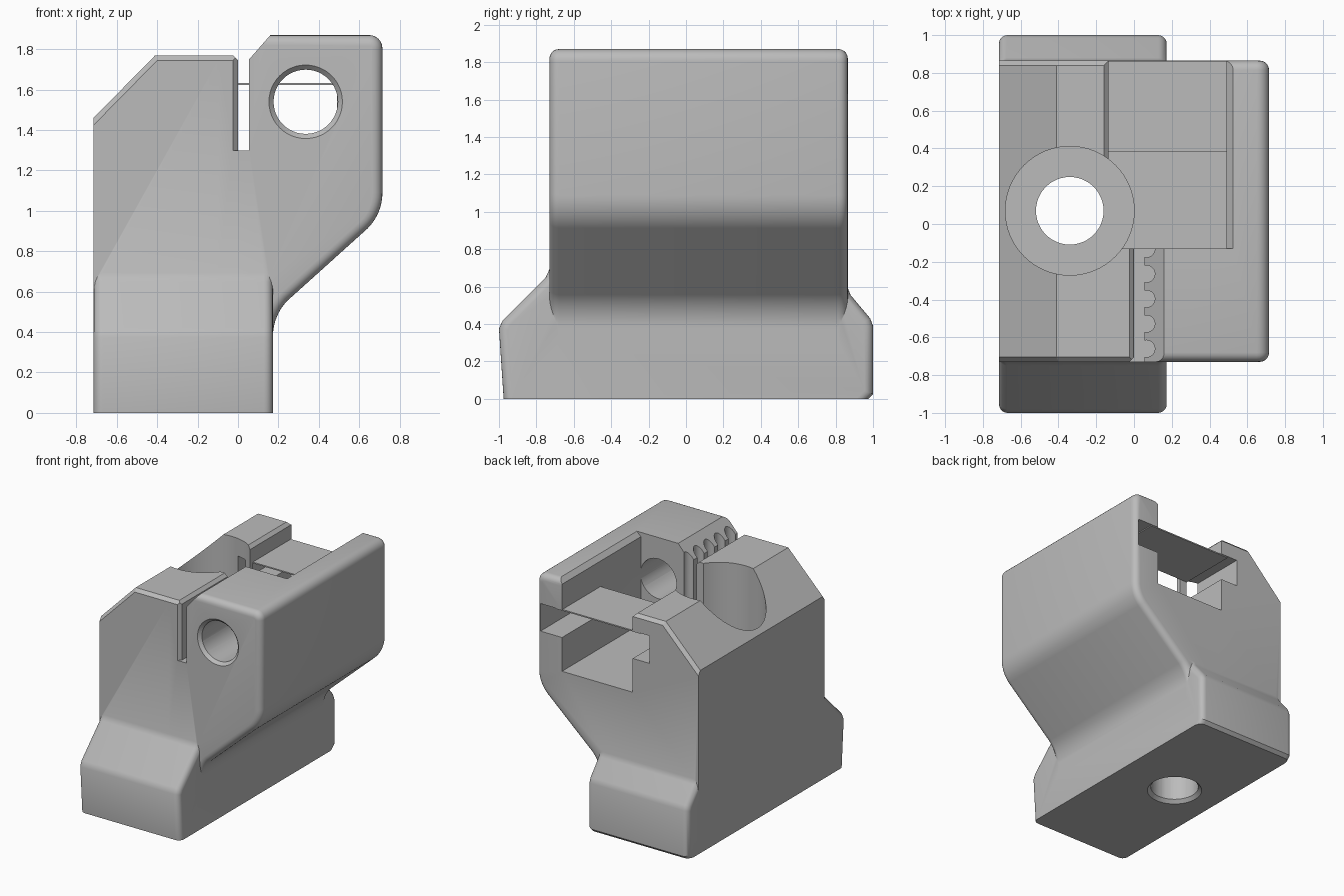
import bpy, bmesh, math
from mathutils import Vector

cube = bpy.data.objects.get("Cube")
if cube:
    bpy.data.objects.remove(cube)

grey = bpy.data.materials.new("plain_grey")
grey.use_nodes = True
colour = (0.5, 0.5, 0.5, 1)
grey.diffuse_color = colour
grey.node_tree.nodes["Principled BSDF"].inputs["Base Color"].default_value = colour


def arc(cx, cz, r, start, end, n=8):
    """Points on a circular arc, angles in degrees."""
    angles = [math.radians(start + (end - start) * i / n) for i in range(n + 1)]
    return [(cx + r * math.cos(a), cz + r * math.sin(a)) for a in angles]


def prism(name, points, axis, low, high, bevel=0, segments=1, rule=None):
    """Extrude a closed profile along an axis; optionally bevel its rims."""
    place = {"x": lambda p, d: (d, p[0], p[1]),
             "y": lambda p, d: (p[0], d, p[1]),
             "z": lambda p, d: (p[0], p[1], d)}[axis]
    bm = bmesh.new()
    ends = [[bm.verts.new(place(p, d)) for p in points] for d in (low, high)]
    for ring in ends:
        bm.faces.new(ring)
    n = len(points)
    for i in range(n):
        j = (i + 1) % n
        bm.faces.new((ends[0][i], ends[0][j], ends[1][j], ends[1][i]))
    bmesh.ops.recalc_face_normals(bm, faces=bm.faces)
    if bevel:
        k = "xyz".index(axis)
        rim = [e for e in bm.edges
               if abs(e.verts[0].co[k] - e.verts[1].co[k]) < 1e-5
               and (rule is None or rule((e.verts[0].co + e.verts[1].co) / 2))]
        bmesh.ops.bevel(bm, geom=rim, offset=bevel, segments=segments,
                        profile=0.5, affect="EDGES", clamp_overlap=False)
    mesh = bpy.data.meshes.new(name)
    bm.to_mesh(mesh)
    bm.free()
    obj = bpy.data.objects.new(name, mesh)
    bpy.context.collection.objects.link(obj)
    mesh.materials.append(grey)
    return obj


def box(name, low, high):
    rect = [(low[0], low[2]), (high[0], low[2]), (high[0], high[2]), (low[0], high[2])]
    return prism(name, rect, "y", low[1], high[1])


def cylinder(name, centre, r, axis, low, high, n=48):
    return prism(name, arc(*centre, r, 0, 360, n)[:-1], axis, low, high)


def cone(name, centre, axis, low, r_low, high, r_high):
    """Tapered cutter for the rim of a hole."""
    obj = cylinder(name, centre, 1, axis, low, high)
    k = "xyz".index(axis)
    middle = Vector((centre[0], centre[1]))
    for v in obj.data.vertices:
        r = r_low if abs(v.co[k] - low) < 1e-5 else r_high
        for c, m in zip([i for i in range(3) if i != k], middle):
            v.co[c] = m + (v.co[c] - m) * r
    return obj


def combine(target, other, operation):
    mod = target.modifiers.new(operation, "BOOLEAN")
    mod.operation, mod.solver, mod.object = operation, "EXACT", other
    bpy.context.view_layer.objects.active = target
    bpy.ops.object.modifier_apply(modifier=mod.name)
    bpy.data.objects.remove(other)


LEFT, FRONT, BACK = -0.715, -0.73, 0.865

# Flat-sided block with the sloping shoulder
body = prism("clamp_body",
             [(LEFT, 0.03), (0, 0.03), (0, 1.745), (-0.025, 1.77), (-0.41, 1.77), (LEFT, 1.46)],
             "y", FRONT, BACK, 0.025, 1,
             lambda m: m.z > 1.5 and m.x < -0.02)

# Overhanging block with rounded rims
overhang = [(-0.1, 0.3), (0.173, 0.3)]
overhang += arc(0.423, 0.38, 0.25, 180, 135)
overhang += arc(0.465, 1.09, 0.25, -45, 0)
overhang += arc(0.65, 1.805, 0.065, 0, 90, 6)
overhang += [(0.16, 1.87), (0.055, 1.75), (-0.1, 1.74)]
block = prism("overhang", overhang, "y", FRONT, BACK, 0.05, 5,
              lambda m: m.z > 0.31 and m.x > 0.15)
combine(body, block, "UNION")

# Wide foot with sloping ends
foot = [(-0.975, 0), (0.975, 0), (1, 0.025), (1, 0.39), (0.985, 0.43), (0.88, 0.555),
        (0.862, 0.6), (0.8, 0.6), (-0.6, 0.7), (-0.727, 0.7), (-0.75, 0.65),
        (-0.98, 0.42), (-1, 0.375)]
base = prism("foot", foot, "x", LEFT, 0.173, 0.045, 5, lambda m: m.z > 0.01)
combine(body, base, "UNION")

# Open pocket and the wider channel entering from the back
pocket = prism("pocket",
               [(-0.135, 1.14), (0.49, 1.14), (0.49, 1.835), (0.53, 1.875), (0.53, 2),
                (-0.165, 2), (-0.165, 1.775), (-0.135, 1.745)], "y", -0.13, 1)
combine(body, pocket, "DIFFERENCE")
combine(body, box("channel", (-0.285, 0.38, 1.41), (0.68, 1, 1.63)), "DIFFERENCE")

# Narrow belt slot with a flared mouth and round tooth grooves
slot = prism("slot", [(-0.025, -0.75), (0.055, -0.75), (0.055, -0.1), (0, -0.1), (0, -0.705),
                      (-0.025, -0.73)], "z", 1.3, 2)
combine(body, slot, "DIFFERENCE")
for i in range(5):
    groove = cylinder("groove", (0.066, -0.66 + i * 0.132), 0.045, "z", 1.3, 2, 20)
    combine(body, groove, "DIFFERENCE")

# Round hole through the front wall
combine(body, cylinder("front_hole", (0.335, 1.54), 0.159, "y", -0.9, 0), "DIFFERENCE")
combine(body, cone("front_rim", (0.335, 1.54), "y", -0.74, 0.192, -0.705, 0.157), "DIFFERENCE")

# Upright bolt hole, head recess and bottom rim
bolt = (-0.34, 0.07)
combine(body, cylinder("bolt_hole", bolt, 0.179, "z", -0.2, 1.9), "DIFFERENCE")
combine(body, cylinder("bolt_recess", bolt, 0.341, "z", 0.7, 2, 64), "DIFFERENCE")
combine(body, cone("bolt_rim", bolt, "z", -0.01, 0.215, 0.03, 0.175), "DIFFERENCE")

# Thin bridge over the channel
bridge = box("channel_bridge", (-0.2, 0.38, 1.622), (0.55, 0.86, 1.632))

bpy.ops.object.select_all(action="DESELECT")
for obj in (body, bridge):
    obj.select_set(True)
bpy.context.view_layer.objects.active = body
bpy.ops.object.shade_smooth_by_angle(angle=math.radians(30))
